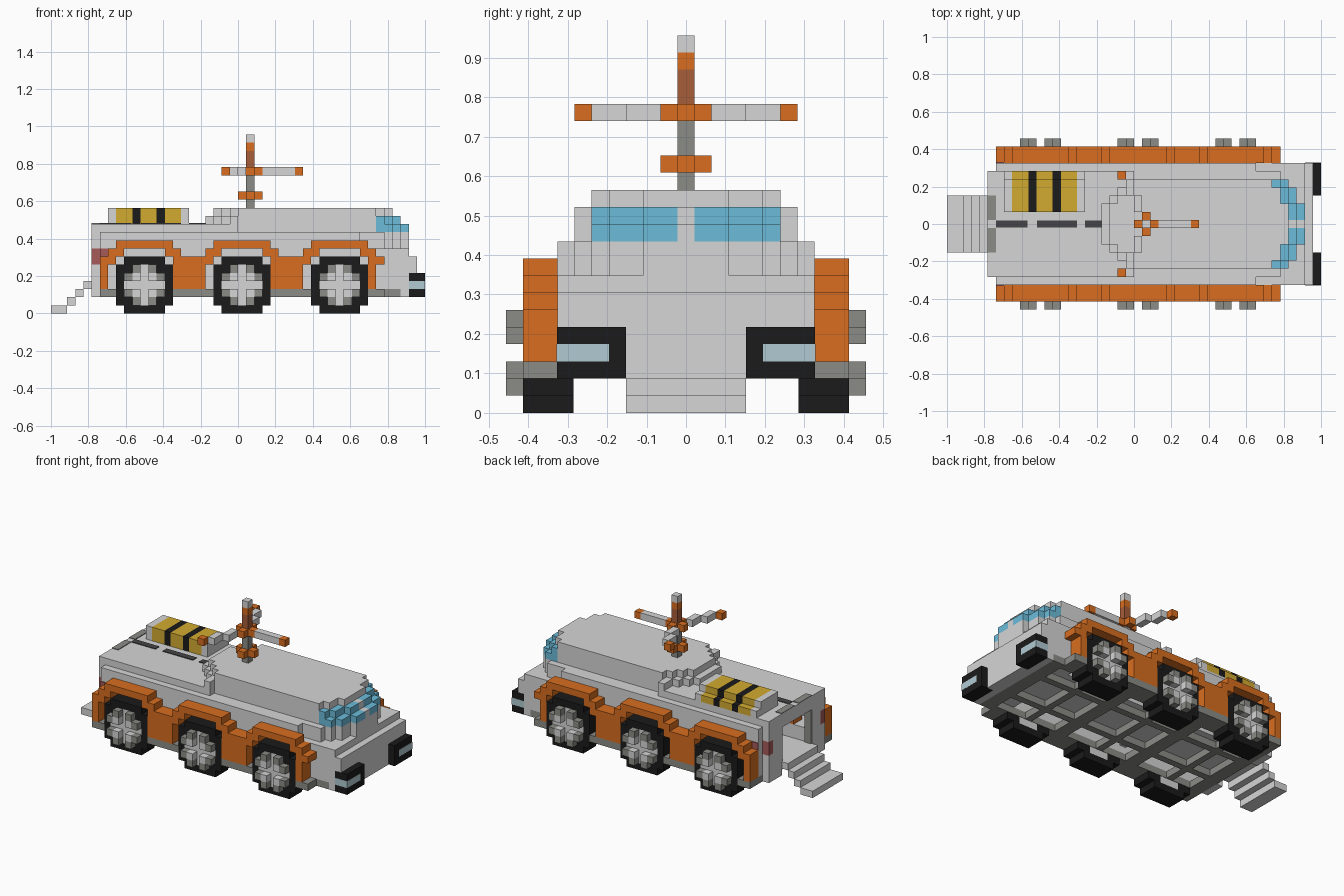
import bpy
import bmesh

if "Cube" in bpy.data.objects:
    bpy.data.objects.remove(bpy.data.objects["Cube"])

UNIT = 2 / 46  # one building block


def material(name, colour):
    mat = bpy.data.materials.new(name)
    mat.use_nodes = True
    rgba = (*colour, 1)
    mat.diffuse_color = rgba
    shader = next(n for n in mat.node_tree.nodes if n.type == "BSDF_PRINCIPLED")
    shader.inputs["Base Color"].default_value = rgba
    return mat


LIGHT = material("light grey", (.67, .67, .67))
MID = material("mid grey", (.26, .26, .24))
CHARCOAL = material("charcoal", (.06, .06, .065))
BLACK = material("black", (.011, .011, .011))
ORANGE = material("orange", (.69, .155, .014))
BROWN = material("rust brown", (.39, .11, .04))
YELLOW = material("yellow", (.65, .41, .03))
GLASS = material("window blue", (.15, .5, .7))
LAMP = material("lamp blue", (.44, .6, .65))
RED = material("dull red", (.39, .1, .1))


def part(name, mat, boxes, mirror=False):
    """Join boxes (x0, x1, y0, y1, z0, z1), in blocks, into one object."""
    bm = bmesh.new()
    if mirror:
        boxes = boxes + [(a, b, -d, -c, e, f) for a, b, c, d, e, f in boxes]
    for x0, x1, y0, y1, z0, z1 in boxes:
        cube = bmesh.ops.create_cube(bm, size=1)
        for v in cube["verts"]:
            v.co.x = (x1 if v.co.x > 0 else x0) - 23
            v.co.y = y1 if v.co.y > 0 else y0
            v.co.z = z1 if v.co.z > 0 else z0
            v.co *= UNIT
    mesh = bpy.data.meshes.new(name)
    bm.to_mesh(mesh)
    bm.free()
    mesh.materials.append(mat)
    obj = bpy.data.objects.new(name, mesh)
    bpy.context.collection.objects.link(obj)
    return obj


def centred(x0, x1, half, z0, z1):
    return (x0, x1, -half, half, z0, z1)


# Hull: aisle floor between raised wheel wells, side walls, door frame and roof
part("aisle_floor", LIGHT, [centred(5, 38, 3.5, 3, 4)])
part("wheel_wells", LIGHT, [(6, 38, 3.5, 4.5, 3, 5), (6, 38, 3.5, 6.5, 5, 6)], mirror=True)
part("bench_seats", ORANGE, [(8, 10, 3.5, 5.5, 6, 7)], mirror=True)
part("side_walls", LIGHT, [(6, 38, 6.5, 7.5, 3, 10)], mirror=True)
part("rear_door_frame", LIGHT, [(5, 6, 3.5, 6.5, 2, 6), (5, 6, 3.5, 5.5, 6, 8),
                                (5, 6, 3.5, 6.5, 8, 11)], mirror=True)
part("door_jamb_trim", MID, [(5.05, 6.1, 3.3, 3.5, 4, 9)], mirror=True)
part("rear_lintel", LIGHT, [centred(5, 6, 3.5, 9, 10)])
part("inner_bulkhead", LIGHT, [centred(19, 20, 6.5, 4, 10)])
part("rear_roof", LIGHT, [centred(5, 23, 6.5, 10, 11)])
part("front_ledge", LIGHT, [centred(23, 38, 6.5, 9, 10)])
part("tail_lights", RED, [(5, 6, 5.5, 6.5, 6, 8), (6, 7, 7.5, 7.6, 7, 8)], mirror=True)

# Nose: lower block, then stepped rounded layers
STEPS = [(2.5, 44), (4.5, 43), (5.5, 42)]
nose = [centred(38, 44, 7.5, 3, 8), centred(44, 45, 7.4, 3, 5), centred(44, 45, 7.5, 5, 7),
        centred(43, 44, 7.5, 2, 3), centred(44, 45, 3.5, 2, 3), centred(37, 41, 6.5, 8, 10)]
nose += [centred(37, end, half, 8, 10) for half, end in STEPS]
part("nose", LIGHT, nose)

# Upper deck with straight sides, stepped rear edge and rounded front
deck = [centred(23, 40, 5.5, 10, 12), centred(22, 23, 6.5, 11, 12),
        centred(39, 44, .5, 10, 11), centred(39, 43, .5, 11, 12)]
for n in range(4):
    deck.append(centred(19 + n, 24, 2.5 + n, 11, 12))
    deck.append(centred(20 + n, 25, 2.5 + n, 12, 13))
deck += [centred(24, end - 2, half, 12, 13) for half, end in STEPS]
part("upper_deck", LIGHT, deck)

# Wraparound windscreen
panes = []
inner = .5
for half, end in STEPS:
    panes += [(40, end - n, inner, half, 10 + n, 11 + n) for n in range(2)]
    inner = half
part("windscreen", GLASS, panes, mirror=True)

# Head lamps in dark corner bumpers
part("bumpers", BLACK, [(44, 45.97, 3.5, 7.52, 2, 5)], mirror=True)
part("head_lamps", LAMP, [(44, 46, 4.5, 7.55, 3, 4)], mirror=True)

# Rear steps
part("boarding_steps", LIGHT, [centred(0, 2, 3.5, 0, 1)]
     + [centred(n + 1, n + 2, 3.5, n, n + 1) for n in range(1, 4)])

# Wheels, arches and axles, repeated along the hull
WHEELS = (8, 20, 32)
tyres, discs, studs, nuts, arches, axles = [], [], [], [], [], []
for x in WHEELS:
    def wheel_box(a, b, c, d, y0=6.55, y1=9.5):
        return (x + a, x + b, y0, y1, c, d)

    for low in (0, 6):
        tyres += [wheel_box(1, 6, low, low + 1), wheel_box(low, low + 1, 1, 6)]
    tyres += [wheel_box(a, a + 1, b, b + 1) for a in (1, 5) for b in (1, 5)]
    discs += [wheel_box(1, 6, 2, 5), wheel_box(2, 5, 1, 2), wheel_box(2, 5, 5, 6)]
    for a in (1, 5):
        for b in (2, 4):
            studs += [wheel_box(a, a + 1, b, b + 1, 9.5, 10.5),
                      wheel_box(b, b + 1, a, a + 1, 9.5, 10.5)]
    nuts += [wheel_box(a, a + 1, b, b + 1, 9.5, 10.5) for a in (2, 4) for b in (2, 4)]
    arches.append(wheel_box(0, 7, 8, 9, 7.5))
    for side in (-1, 6):
        arches.append(wheel_box(side, side + 2, 7, 8, 7.5))
    for side in (-2, 7):
        arches.append(wheel_box(side, side + 2, 6, 7, 7.5))
        arches.append(wheel_box(side, side + 1, 3, 6, 7.5))
    axles.append(centred(x + 3, x + 4, 6.6, 2, 3))
for x in WHEELS[1:]:
    arches.append((x - 4, x - 1, 7.5, 9.5, 3, 7))
part("tyres", BLACK, tyres, mirror=True)
part("wheel_discs", LIGHT, discs, mirror=True)
part("wheel_studs", MID, studs, mirror=True)
part("wheel_nuts", LIGHT, nuts, mirror=True)
part("wheel_arches", ORANGE, arches, mirror=True)
part("axles", MID, axles)

# Underside frame and sills
part("sills", MID, [(6, 43, 6.5, 7.5, 2, 3)]
     + [(a, b, 7.5, 9.5, 2, 3) for a, b in ((6, 8), (15, 20), (27, 32), (39, 41))],
     mirror=True)
part("chassis_rails", MID, [(6, 43, 2.5, 3.5, 2, 3)], mirror=True)
part("chassis_cross_beams", MID, [centred(x, x + 2, 6.5, 2, 3) for x in (6, 17, 29, 41)])

# Striped equipment box on the rear roof
def cargo(spans):
    return [(a, b, 1.5, top, z, z + 1) for a, b in spans for z, top in ((11, 6.5), (12, 5.5))]


part("cargo_ends", LIGHT, cargo([(7, 8), (16, 17)]))
part("cargo_box", YELLOW, cargo([(8, 10), (11, 13), (14, 16)]))
part("cargo_straps", BLACK, cargo([(10, 11), (13, 14)]))

# Thin roof markings
part("roof_slots", CHARCOAL, [centred(a, b, .45, 11, 11.1) for a, b in ((6, 9.9), (11.1, 16), (17, 19))])
part("roof_hinges", MID, [(5, 6, .5, 3.5, 11, 11.1)], mirror=True)

# Mast with two collars and a three-armed rotor
def post(z0, z1):
    return [centred(24, 25, .5, z0, z1)]


def collar(z):
    return [centred(23, 26, .5, z, z + 1), centred(24, 25, 1.5, z, z + 1)]


part("mast", MID, post(13, 14) + post(15, 17))
part("mast_collar", ORANGE, collar(14))
part("rotor_hub", ORANGE, collar(17))
part("mast_upper", BROWN, post(18, 20))
part("mast_band", ORANGE, post(20, 21))
part("mast_tip", LIGHT, post(21, 22))
part("rotor_side_arms", LIGHT, [(23, 24, 1.5, 3.5, 17, 18), (22, 23, 3.5, 5.5, 17, 18)], mirror=True)
part("rotor_front_arm", LIGHT, [centred(26, 30, .5, 17, 18)])
part("rotor_side_tips", ORANGE, [(21, 22, 5.5, 6.5, 17, 18)], mirror=True)
part("rotor_front_tip", ORANGE, [centred(30, 31, .5, 17, 18)])
